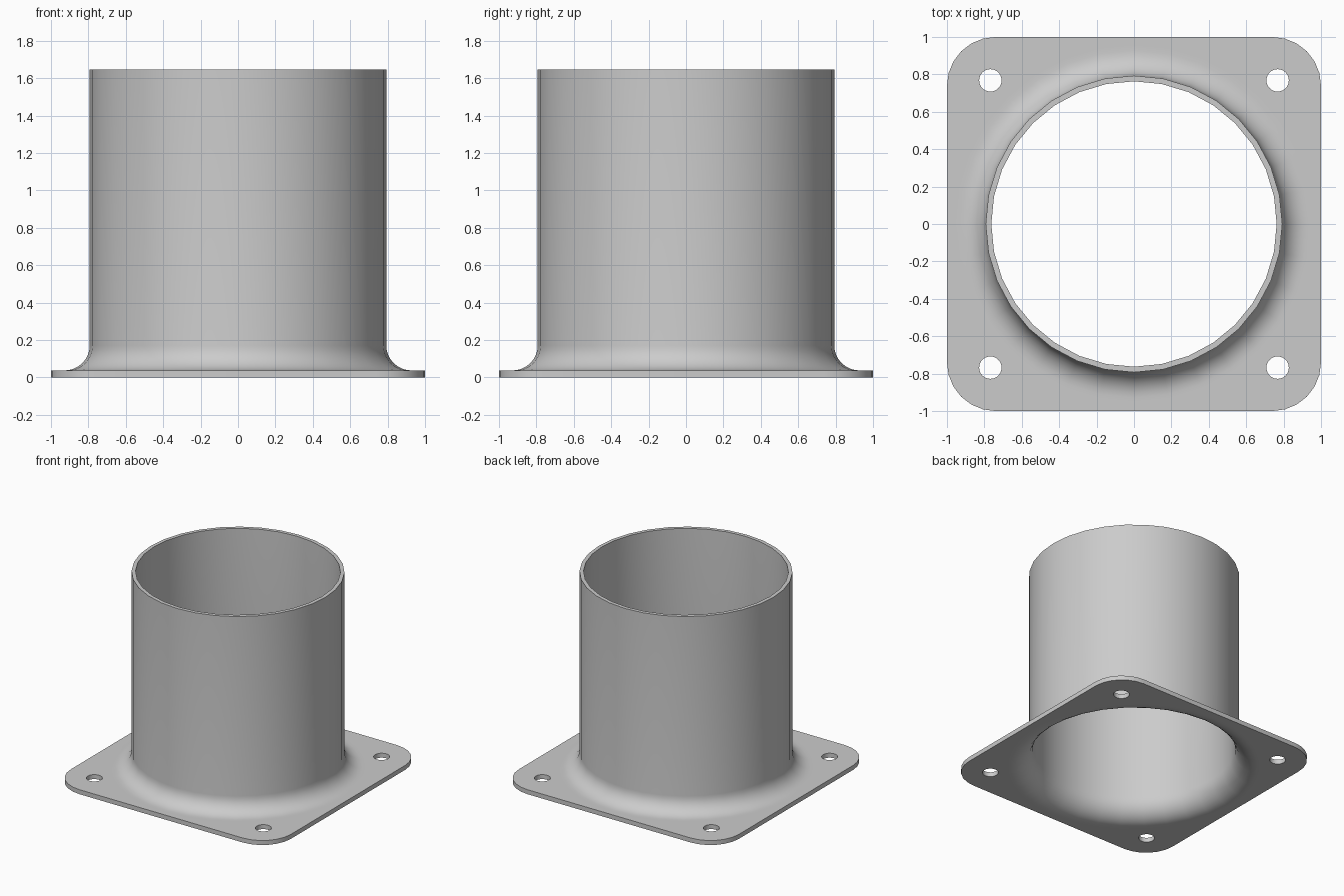
import bpy, bmesh
from math import sin, cos, pi, radians

cube = bpy.data.objects.get("Cube")
if cube:
    bpy.data.objects.remove(cube, do_unlink=True)

SIDES = 32
TOP, THICK = 1.645, 0.037
R_OUT, R_IN, R_BELL, R_FLAT = 0.793, 0.763, 0.928, 0.955
CORNER, HOLE_POS, HOLE_R = 0.26, 0.768, 0.06


def circle(cx, cy, r, n):
    return [(cx + r * cos(2 * pi * i / n), cy + r * sin(2 * pi * i / n)) for i in range(n)]


def rounded_square(half, r, steps):
    pts = []
    for k, (sx, sy) in enumerate([(1, 1), (-1, 1), (-1, -1), (1, -1)]):
        for i in range(steps + 1):
            a = pi / 2 * (k + i / steps)
            pts.append((sx * (half - r) + r * cos(a), sy * (half - r) + r * sin(a)))
    return pts


def add_loop(bm, pts, z):
    verts = [bm.verts.new((x, y, z)) for x, y in pts]
    return verts


def loop_edges(bm, verts):
    return [bm.edges.get(p) or bm.edges.new(p) for p in zip(verts, verts[1:] + verts[:1])]


def bridge(bm, a, b):
    n = len(a)
    for i in range(n):
        j = (i + 1) % n
        bm.faces.new((a[i], a[j], b[j], b[i]))


def flare(radius, z_low, steps=8):
    """Quarter arc from the flat flange up to the tube wall."""
    rx, rz = R_BELL - radius, 0.17 - z_low
    return [(R_BELL - rx * sin(pi / 2 * i / steps), 0.17 - rz * cos(pi / 2 * i / steps))
            for i in range(steps + 1)]


bm = bmesh.new()

# Tube wall and bell flare, lathed from the outer foot over the rim to the inner foot
profile = [(R_FLAT, THICK)] + flare(R_OUT, THICK) + [(R_OUT, TOP), (R_IN, TOP)]
profile += flare(R_IN, 0)[::-1] + [(R_FLAT, 0)]
rings = [add_loop(bm, circle(0, 0, r, SIDES), z) for r, z in profile]
for a, b in zip(rings, rings[1:]):
    bridge(bm, a, b)

# Flange plate: outer edge and bolt holes, with filled top and bottom faces
outlines = [rounded_square(1, CORNER, 6)]
outlines += [circle(sx * HOLE_POS, sy * HOLE_POS, HOLE_R, 24) for sx in (-1, 1) for sy in (-1, 1)]
upper = [add_loop(bm, o, THICK) for o in outlines]
lower = [add_loop(bm, o, 0) for o in outlines]
for a, b in zip(upper, lower):
    bridge(bm, a, b)
for loops, ring, nz in ((upper, rings[0], 1), (lower, rings[-1], -1)):
    edges = [e for verts in loops + [ring] for e in loop_edges(bm, verts)]
    bmesh.ops.triangle_fill(bm, use_beauty=True, edges=edges, normal=(0, 0, nz))
bmesh.ops.recalc_face_normals(bm, faces=bm.faces)

mesh = bpy.data.meshes.new("flanged_tube")
bm.to_mesh(mesh)
bm.free()
tube = bpy.data.objects.new("flanged_tube", mesh)
bpy.context.collection.objects.link(tube)

# Plain grey metal
grey = bpy.data.materials.new("light_grey")
grey.use_nodes = True
colour = (0.6, 0.6, 0.6, 1)
grey.diffuse_color = colour
grey.node_tree.nodes["Principled BSDF"].inputs["Base Color"].default_value = colour
mesh.materials.append(grey)

bpy.ops.object.select_all(action="DESELECT")
tube.select_set(True)
bpy.context.view_layer.objects.active = tube
bpy.ops.object.shade_smooth_by_angle(angle=radians(30))
